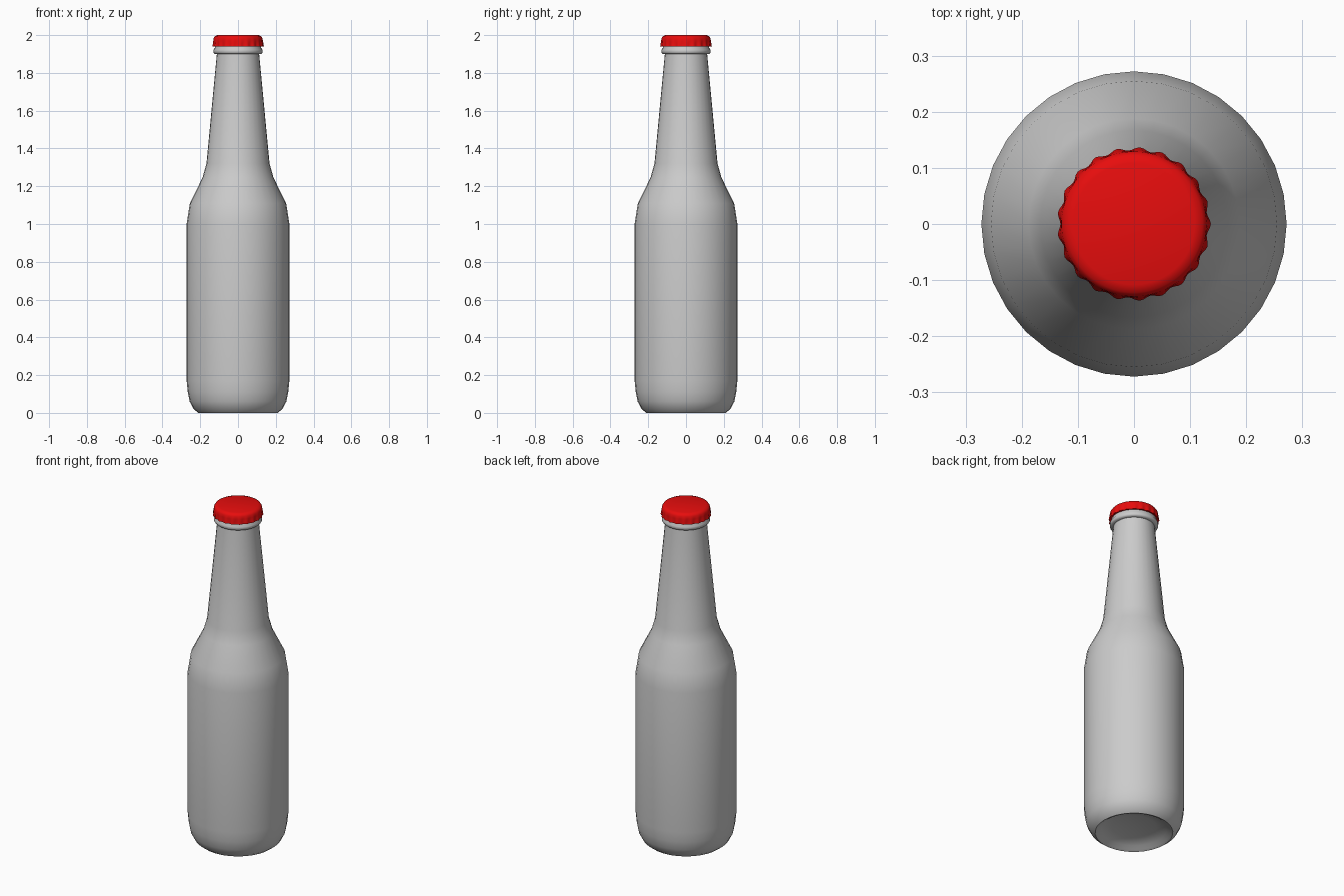
import bpy, bmesh, math

if "Cube" in bpy.data.objects:
    bpy.data.objects.remove(bpy.data.objects["Cube"])


def material(name, rgb):
    m = bpy.data.materials.new(name)
    m.diffuse_color = (*rgb, 1.0)
    m.use_nodes = True
    m.node_tree.nodes["Principled BSDF"].inputs["Base Color"].default_value = m.diffuse_color
    return m


def lathe(name, profile, segs, mat, waves=0):
    """Spin (radius, z, ripple) points around z; radius 0 makes a pole."""
    bm = bmesh.new()
    rings = []
    for r, z, ripple in profile:
        if r == 0:
            rings.append([bm.verts.new((0, 0, z))] * segs)
            continue
        ring = []
        for i in range(segs):
            a = 2 * math.pi * i / segs
            rr = r + ripple * math.cos(waves * a)
            ring.append(bm.verts.new((rr * math.cos(a), rr * math.sin(a), z)))
        rings.append(ring)
    for lo, hi in zip(rings, rings[1:]):
        for i in range(segs):
            j = (i + 1) % segs
            quad = list(dict.fromkeys((lo[i], lo[j], hi[j], hi[i])))
            bm.faces.new(quad)
    bmesh.ops.recalc_face_normals(bm, faces=bm.faces)
    me = bpy.data.meshes.new(name)
    bm.to_mesh(me)
    bm.free()
    me.materials.append(mat)
    ob = bpy.data.objects.new(name, me)
    bpy.context.collection.objects.link(ob)
    bpy.ops.object.select_all(action='DESELECT')
    bpy.context.view_layer.objects.active = ob
    ob.select_set(True)
    bpy.ops.object.shade_smooth_by_angle(angle=math.radians(50))
    return ob


grey = material("grey_glass", (0.6, 0.6, 0.6))
red = material("red_cap", (0.8, 0.004, 0.004))

# Bottle: dished base, straight body, shoulder, tapering neck and lip ring
bottle = [(0, 0.04), (0.12, 0.035), (0.175, 0.02), (0.195, 0.006), (0.21, 0.0),
          (0.235, 0.02), (0.256, 0.06), (0.266, 0.11), (0.272, 0.17),
          (0.272, 1.0), (0.255, 1.11), (0.188, 1.245), (0.167, 1.32),
          (0.112, 1.9), (0.124, 1.901), (0.13, 1.908), (0.13, 1.922),
          (0.123, 1.932), (0.122, 1.97), (0.11, 1.985), (0, 1.985)]
lathe("bottle", [(r, z, 0) for r, z in bottle], 32, grey)

# Crown cap: scalloped skirt blending into a smooth rounded top
cap = [(0.122, 1.942, 0), (0.134, 1.94, 0.003), (0.132, 1.955, 0.0025),
       (0.131, 1.97, 0.001), (0.129, 1.985, 0), (0.122, 1.995, 0),
       (0.108, 2.0, 0), (0, 2.0, 0)]
lathe("bottle_cap", cap, 126, red, waves=21)
